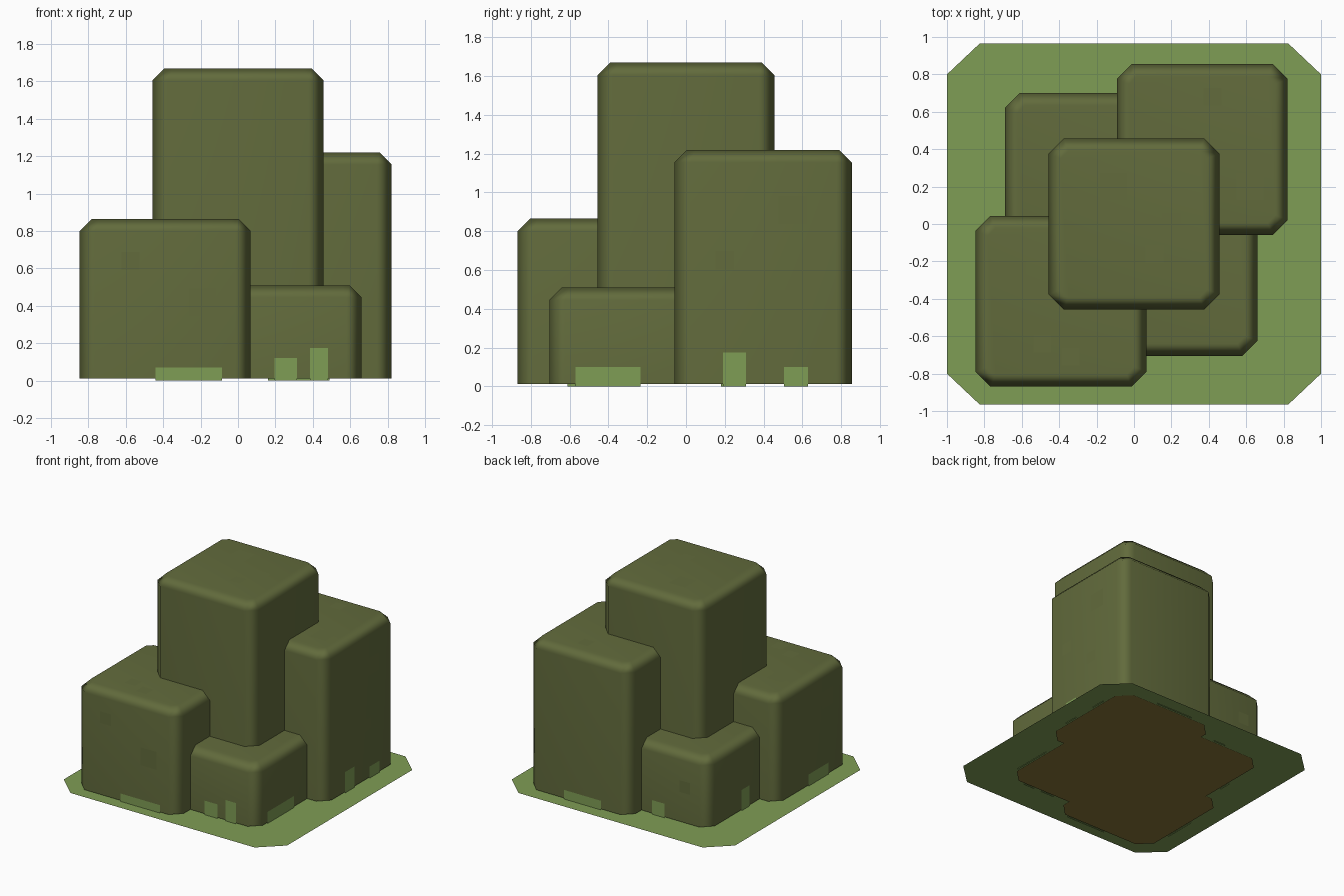
import bpy, bmesh
from mathutils import Vector

cube = bpy.data.objects.get("Cube")
if cube:
    bpy.data.objects.remove(cube, do_unlink=True)


def linear(c):
    c /= 255
    return c / 12.92 if c <= 0.04045 else ((c + 0.055) / 1.055) ** 2.4


def material(name, *rgb):
    m = bpy.data.materials.new(name)
    col = [linear(c) for c in rgb] + [1]
    m.diffuse_color = col
    m.use_nodes = True
    m.node_tree.nodes["Principled BSDF"].inputs["Base Color"].default_value = col
    return m


LEAF = material("dark leaf green", 98, 107, 60)
GRASS = material("light grass green", 127, 157, 85)
SOIL = material("soil brown", 136, 118, 56)


def finish(bm, name, mat):
    mesh = bpy.data.meshes.new(name)
    bm.to_mesh(mesh)
    bm.free()
    mesh.materials.append(mat)
    ob = bpy.data.objects.new(name, mesh)
    bpy.context.scene.collection.objects.link(ob)
    return ob


def octagon(bm, x, y, h, cut, z):
    """Flat rectangle with cut corners, facing up; h and cut are (x, y) pairs."""
    pts = []
    for sx, sy in ((1, 1), (-1, 1), (-1, -1), (1, -1)):
        pair = [(sx * h[0], sy * (h[1] - cut[1])), (sx * (h[0] - cut[0]), sy * h[1])]
        pts += pair if sx * sy > 0 else pair[::-1]
    return bm.faces.new([bm.verts.new((x + px, y + py, z)) for px, py in pts])


def leaf_block(name, x, y, top):
    """Eight-sided column with a chamfered top rim and an open foot."""
    bm = bmesh.new()
    foot = octagon(bm, x, y, (HALF, HALF), (0.08, 0.08), 0.012)
    cap = bmesh.ops.extrude_face_region(bm, geom=[foot])["geom"]
    bmesh.ops.translate(bm, vec=(0, 0, top - 0.012),
                        verts=[g for g in cap if isinstance(g, bmesh.types.BMVert)])
    if foot.is_valid:
        bmesh.ops.delete(bm, geom=[foot], context='FACES_ONLY')
    rim = [e for e in bm.edges if min(v.co.z for v in e.verts) > top - 0.01]
    bmesh.ops.bevel(bm, geom=rim, offset=0.065, segments=1, affect='EDGES')
    bmesh.ops.recalc_face_normals(bm, faces=bm.faces)
    ob = finish(bm, name, LEAF)
    bpy.ops.object.select_all(action='DESELECT')
    ob.select_set(True)
    bpy.context.view_layer.objects.active = ob
    bpy.ops.object.shade_smooth_by_angle(angle=1.1)
    weighted = ob.modifiers.new("face_normals", 'WEIGHTED_NORMAL')
    weighted.keep_sharp = True


def sheet(name, x, y, h, cut, z, mat, flip=False):
    bm = bmesh.new()
    face = octagon(bm, x, y, h, cut, z)
    if flip:
        face.normal_flip()
    finish(bm, name, mat)


def panel(name, center, size, axis, mat):
    """Single face lying just outside a wall or roof, facing outwards."""
    bm = bmesh.new()
    c = Vector(center)
    out = Vector((0, 0, 0))
    out[axis] = 1 if c[axis] > 0 else -1
    c += out * 0.004
    u, v = [i for i in range(3) if i != axis]
    verts = []
    for su, sv in ((-1, -1), (1, -1), (1, 1), (-1, 1)):
        p = c.copy()
        p[u] += su * size[0] / 2
        p[v] += sv * size[1] / 2
        verts.append(bm.verts.new(p))
    face = bm.faces.new(verts)
    face.normal_update()
    if face.normal.dot(out) < 0:
        face.normal_flip()
    finish(bm, name, mat)


# Leafy blocks with soil underneath
HALF = 0.457
blocks = {
    "center": (0, 0, 1.67),
    "front_right": (-0.39, -0.413, 0.865),
    "back_left": (0.365, 0.398, 1.22),
    "front_left": (0.203, -0.248, 0.51),
    "back_right": (-0.233, 0.243, 0.575),
}
for name, (x, y, top) in blocks.items():
    leaf_block(name + "_leaf_block", x, y, top)
    sheet(name + "_soil", x, y, (0.445, 0.445), (0.1, 0.1), 0, SOIL, flip=True)

# Grass ground sheet
sheet("ground_sheet", 0, 0, (1, 0.965), (0.175, 0.165), 0.006, GRASS)

# Grass tufts: wall axis, wall position, start, end, height
tufts = [
    (1, -0.87, -0.44, -0.085, 0.07),
    (1, -0.705, 0.195, 0.315, 0.12),
    (1, -0.705, 0.385, 0.48, 0.175),
    (0, 0.66, -0.57, -0.235, 0.10),
    (0, 0.822, 0.19, 0.31, 0.175),
    (0, 0.822, 0.505, 0.63, 0.10),
    (1, 0.855, 0.16, 0.49, 0.08),
    (1, 0.70, -0.30, -0.19, 0.12),
    (0, -0.69, 0.18, 0.28, 0.175),
    (0, -0.847, -0.61, -0.35, 0.10),
]
for i, (axis, wall, a, b, h) in enumerate(tufts):
    mid = (a + b) / 2
    center = (wall, mid, h / 2) if axis == 0 else (mid, wall, h / 2)
    panel(f"grass_tuft_{i}", center, (b - a, h), axis, GRASS)

# Square leaf patches: axis of the face, center, size
BIG, SMALL = 0.145, 0.095
patches = [
    (1, (-0.575, -0.87, 0.64), SMALL), (1, (-0.19, -0.87, 0.42), BIG),
    (0, (0.822, 0.55, 0.91), BIG), (0, (0.822, 0.2, 0.65), SMALL),
    (0, (0.822, 0.48, 0.45), SMALL),
    (0, (-0.847, -0.6, 0.63), BIG), (0, (-0.847, -0.26, 0.38), SMALL),
    (0, (-0.69, 0.39, 0.28), SMALL), (1, (-0.48, 0.70, 0.3), SMALL),
    (2, (-0.11, 0.2, 1.67), BIG), (2, (0.11, -0.16, 1.67), SMALL),
    (2, (0.2, 0.01, 1.67), SMALL),
    (2, (-0.65, -0.27, 0.865), BIG), (2, (-0.49, -0.64, 0.865), SMALL),
    (2, (-0.34, -0.71, 0.865), SMALL),
    (2, (0.62, 0.2, 1.22), BIG), (2, (0.42, 0.68, 1.22), SMALL),
]
for i, (axis, center, s) in enumerate(patches):
    panel(f"leaf_patch_{i}", center, (s, s), axis, LEAF)
